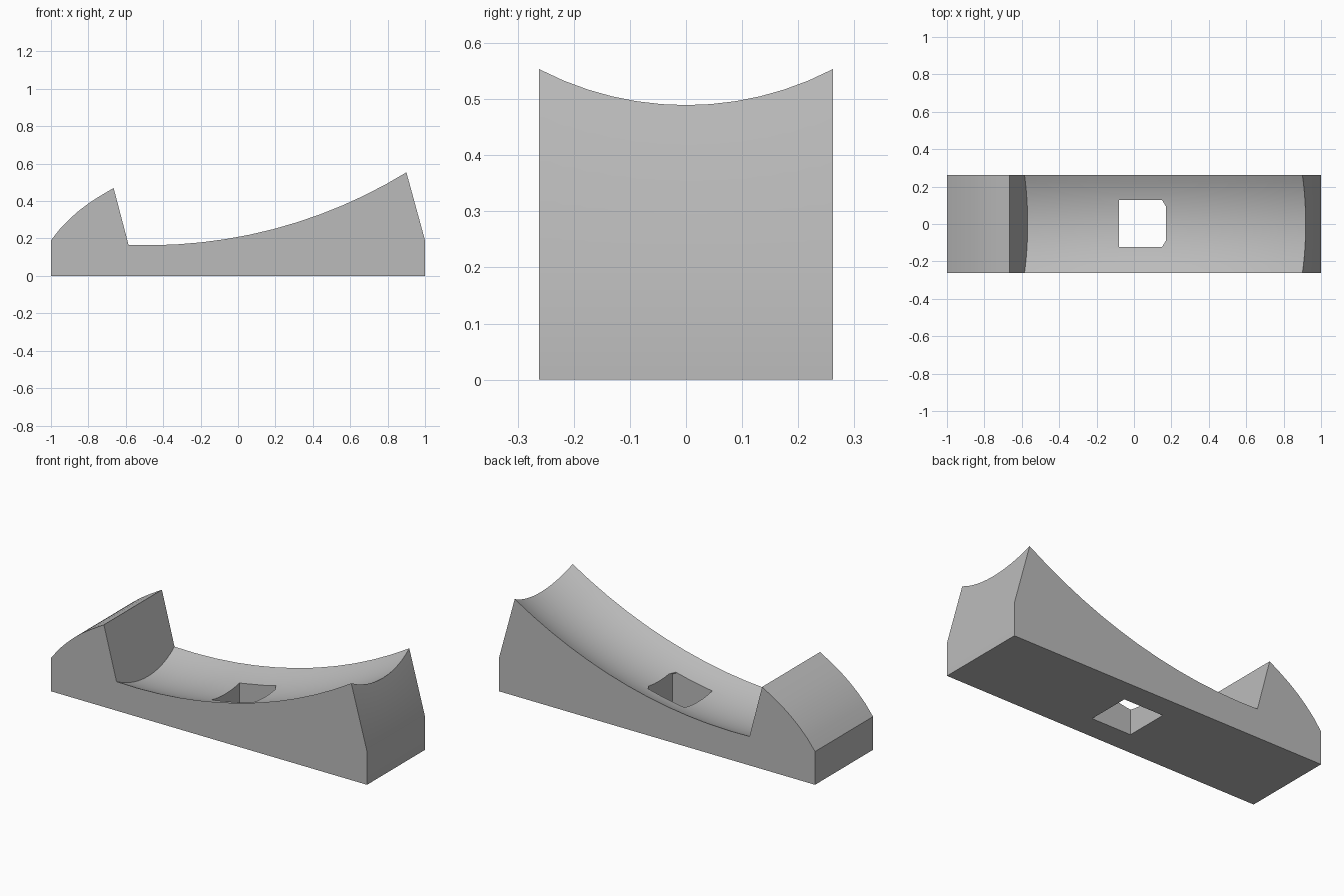
import bpy
import bmesh
from math import sqrt, atan2, sin, cos
from mathutils import Vector
from mathutils.geometry import intersect_line_sphere_2d

if "Cube" in bpy.data.objects:
    bpy.data.objects.remove(bpy.data.objects["Cube"])

HALF_WIDTH = 0.262
CENTRE = Vector((-0.48, 2.804))   # centre of the long saddle arc
EDGE_RADIUS = 2.64                # saddle arc at the two sides
SAG = 0.064                       # extra depth along the middle
CROSS_RADIUS = (HALF_WIDTH ** 2 + SAG ** 2) / (2 * SAG)
ROWS, STEPS = 12, 12

grey = bpy.data.materials.new("light grey")
grey.use_nodes = True
colour = (0.5, 0.5, 0.5, 1)
grey.diffuse_color = colour
grey.node_tree.nodes["Principled BSDF"].inputs["Base Color"].default_value = colour


def make_object(name, bm):
    bmesh.ops.recalc_face_normals(bm, faces=bm.faces)
    mesh = bpy.data.meshes.new(name)
    bm.to_mesh(mesh)
    bm.free()
    mesh.materials.append(grey)
    obj = bpy.data.objects.new(name, mesh)
    bpy.context.collection.objects.link(obj)
    return obj


def loft(name, sections):
    """Join equal closed sections into a capped solid."""
    bm = bmesh.new()
    loops = [[bm.verts.new(p) for p in s] for s in sections]
    n = len(loops[0])
    for a, b in zip(loops, loops[1:]):
        for i in range(n):
            j = (i + 1) % n
            bm.faces.new((a[i], a[j], b[j], b[i]))
    bm.faces.new(loops[0])
    bm.faces.new(loops[-1])
    return make_object(name, bm)


def meet_arc(a, b, radius):
    """Lower crossing of a wall line with the saddle arc."""
    hits = intersect_line_sphere_2d(Vector(a), Vector(b), CENTRE, radius, False)
    return min(hits, key=lambda p: p.y)


def profile(y):
    """Side outline of the block at one depth."""
    depth = sqrt(CROSS_RADIUS ** 2 - y * y) - (CROSS_RADIUS - SAG)
    radius = EDGE_RADIUS + depth
    foot = meet_arc((-0.665, 0.47), (-0.585, 0.165), radius)
    lip = meet_arc((1, 0.19), (0.9, 0.555), radius)
    start, end = [atan2(p.x - CENTRE.x, CENTRE.y - p.y) for p in (foot, lip)]
    points = [(1, 0), (-1, 0), (-1, 0.19), (-0.95, 0.254), (-0.9, 0.305),
              (-0.85, 0.349), (-0.8, 0.387), (-0.74, 0.426), (-0.665, 0.47)]
    for i in range(STEPS + 1):
        t = start + (end - start) * i / STEPS
        points.append((CENTRE.x + radius * sin(t), CENTRE.y - radius * cos(t)))
    points.append((1, 0.19))
    return [(x, y, z) for x, z in points]


# Block with the curved saddle
block = loft("saddle_block", [profile(HALF_WIDTH * (2 * i / ROWS - 1))
                              for i in range(ROWS + 1)])

# Square through hole, with two clipped corners at the saddle surface
square = [(-0.08, -0.123), (0.17, -0.123), (0.17, 0.128), (-0.08, 0.128)]
clipped = [(-0.08, -0.123), (0.15, -0.123), (0.17, -0.09),
           (0.17, 0.095), (0.15, 0.128), (-0.08, 0.128)]
bpy.context.view_layer.objects.active = block
block.select_set(True)
for name, outline, low, high in (("lower_hole_cutter", square, -0.1, 0.183),
                                 ("upper_hole_cutter", clipped, -0.2, 0.6)):
    cutter = loft(name, [[(x, y, z) for x, y in outline] for z in (low, high)])
    cutter.hide_render = True
    cut = block.modifiers.new(name, 'BOOLEAN')
    cut.operation = 'DIFFERENCE'
    cut.solver = 'EXACT'
    cut.object = cutter
    bpy.ops.object.modifier_apply(modifier=cut.name)
    bpy.data.objects.remove(cutter)

bpy.ops.object.shade_smooth_by_angle(angle=0.5)
